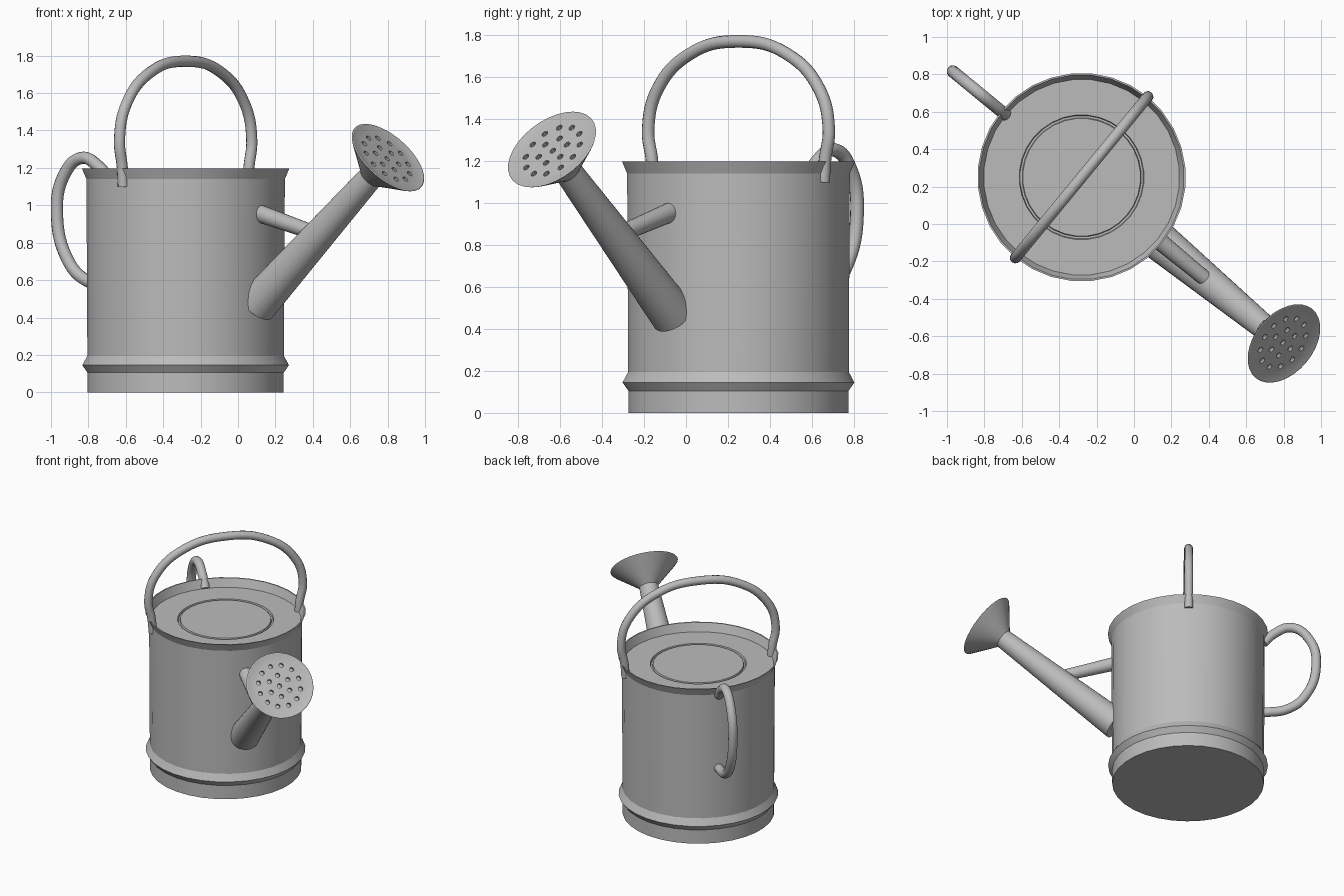
import bpy, bmesh
from math import radians, sin, cos, pi
from mathutils import Matrix, Vector

cube = bpy.data.objects.get("Cube")
if cube:
    bpy.data.objects.remove(cube, do_unlink=True)

metal = bpy.data.materials.new("grey metal")
metal.use_nodes = True
GREY = (0.5, 0.5, 0.5, 1)
metal.diffuse_color = GREY
metal.node_tree.nodes["Principled BSDF"].inputs["Base Color"].default_value = GREY

# The can is built with its spout along +x, then turned and shifted into place
PLACE = Matrix.Translation((-0.28, 0.25, 0)) @ Matrix.Rotation(radians(-39.4), 4, "Z")


def finish(obj, angle=20):
    obj.data.materials.clear()
    obj.data.materials.append(metal)
    bpy.ops.object.select_all(action="DESELECT")
    obj.select_set(True)
    bpy.context.view_layer.objects.active = obj
    bpy.ops.object.shade_smooth_by_angle(angle=radians(angle))
    return obj


def add_mesh(name, bm, matrix):
    bmesh.ops.recalc_face_normals(bm, faces=bm.faces)
    mesh = bpy.data.meshes.new(name)
    bm.to_mesh(mesh)
    bm.free()
    mesh.transform(matrix)
    obj = bpy.data.objects.new(name, mesh)
    bpy.context.collection.objects.link(obj)
    return obj


def lathe(name, profile, matrix=Matrix(), sides=32):
    """Revolve (radius, height) points about z and cap both ends."""
    bm = bmesh.new()
    rings = [[bm.verts.new((r * cos(2 * pi * i / sides), r * sin(2 * pi * i / sides), z))
              for i in range(sides)] for r, z in profile]
    for a, b in zip(rings, rings[1:]):
        for i in range(sides):
            j = (i + 1) % sides
            bm.faces.new((a[i], a[j], b[j], b[i]))
    bm.faces.new(rings[0][::-1])
    bm.faces.new(rings[-1])
    return add_mesh(name, bm, PLACE @ matrix)


def aim(origin, direction):
    return Matrix.Translation(origin) @ Vector(direction).to_track_quat("Z", "Y").to_matrix().to_4x4()


def tube(name, points, radius):
    """Round tube along a smooth path, turned into a mesh."""
    curve = bpy.data.curves.new(name + "_path", "CURVE")
    curve.dimensions = "3D"
    curve.bevel_depth = radius
    curve.bevel_resolution = 4
    curve.resolution_u = 8
    curve.use_fill_caps = True
    spline = curve.splines.new("BEZIER")
    spline.bezier_points.add(len(points) - 1)
    for bp, p in zip(spline.bezier_points, points):
        bp.co = p
        bp.handle_left_type = bp.handle_right_type = "AUTO"
    helper = bpy.data.objects.new(name + "_path", curve)
    bpy.context.collection.objects.link(helper)
    graph = bpy.context.evaluated_depsgraph_get()
    mesh = bpy.data.meshes.new_from_object(helper.evaluated_get(graph))
    bpy.data.objects.remove(helper, do_unlink=True)
    mesh.transform(PLACE)
    obj = bpy.data.objects.new(name, mesh)
    bpy.context.collection.objects.link(obj)
    return finish(obj, 40)


# Body: foot, raised band, wall, flared rim and sunken lid with a ring groove
finish(lathe("body", [
    (0.527, 0), (0.527, 0.105), (0.555, 0.145), (0.528, 0.195), (0.533, 1.14),
    (0.557, 1.197), (0.548, 1.197), (0.524, 1.135),
    (0.334, 1.135), (0.33, 1.12), (0.319, 1.12), (0.315, 1.135)]))

# Spout and sprinkler head share one axis
TILT = radians(41)
axis = Vector((cos(TILT), 0, sin(TILT)))
face_centre = Vector((1.40, 0, 1.255))
on_axis = aim(face_centre, axis)
finish(lathe("spout", [(0.107, -1.2), (0.066, -0.13)], on_axis))
head = lathe("sprinkler_head", [
    (0.066, -0.16), (0.075, -0.15), (0.232, -0.008), (0.239, 0), (0.232, 0.002),
    (0.195, -0.008)], on_axis)

# Sprinkler holes in rings of one, six and twelve
bm = bmesh.new()
for count, ring in ((1, 0), (6, 0.077), (12, 0.15)):
    for i in range(count):
        a = 2 * pi * (i + 0.5) / count
        bmesh.ops.create_cone(bm, cap_ends=True, segments=10, radius1=0.016, radius2=0.016,
                              depth=0.06, matrix=Matrix.Translation((ring * cos(a), ring * sin(a), 0)))
cutter = add_mesh("hole_cutter", bm, PLACE @ on_axis)
cutter.hide_render = True
cut = head.modifiers.new("holes", "BOOLEAN")
cut.operation = "DIFFERENCE"
cut.solver = "EXACT"
cut.object = cutter
bpy.context.view_layer.update()
graph = bpy.context.evaluated_depsgraph_get()
drilled = bpy.data.meshes.new_from_object(head.evaluated_get(graph))
head.modifiers.clear()
head.data = drilled
bpy.data.objects.remove(cutter, do_unlink=True)
finish(head)

# Strut between body and spout
start, end = Vector((0.48, 0, 0.965)), Vector((0.88, 0, 0.855))
finish(lathe("spout_strut", [(0.048, 0), (0.04, (end - start).length)],
             aim(start, end - start), 20))

# Carrying handle arching over the top, mirrored about its middle
half = [(0.525, 1.10), (0.533, 1.2), (0.557, 1.35), (0.5, 1.54), (0.3, 1.71)]
arch = [(0, -y, z) for y, z in half] + [(0, 0, 1.77)] + [(0, y, z) for y, z in reversed(half)]
tube("top_handle", arch, 0.03)

# Rear grip loop, from inside the rim down to the wall
loop = [(-0.525, 1.13), (-0.60, 1.205), (-0.72, 1.253), (-0.842, 1.16), (-0.89, 0.95),
        (-0.81, 0.70), (-0.69, 0.60), (-0.52, 0.57)]
tube("rear_handle", [(x, 0, z) for x, z in loop], 0.033)
